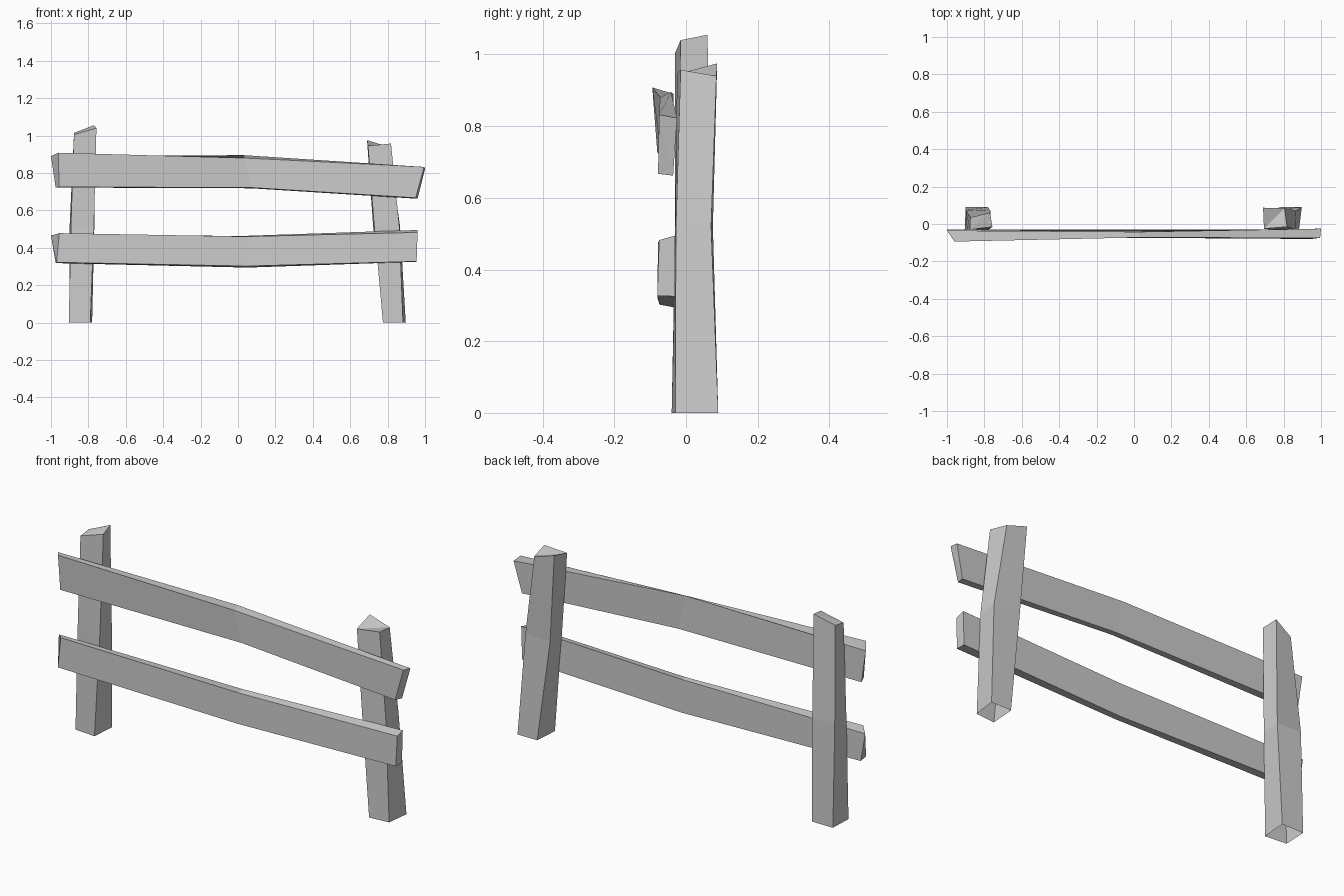
import bpy, bmesh


def loft(name, rings, cap_start=True):
    """Skin a run of four-cornered rings into a hewn timber."""
    bm = bmesh.new()
    loops = [[bm.verts.new(p) for p in ring] for ring in rings]
    for a, b in zip(loops, loops[1:]):
        for i in range(4):
            j = (i + 1) % 4
            bm.faces.new((a[i], a[j], b[j], b[i]))
    if cap_start:
        bm.faces.new(loops[0][::-1])
    # Slanted end is split into two triangles
    e = loops[-1]
    bm.faces.new((e[0], e[1], e[2]))
    bm.faces.new((e[0], e[2], e[3]))
    bmesh.ops.recalc_face_normals(bm, faces=bm.faces)
    mesh = bpy.data.meshes.new(name)
    bm.to_mesh(mesh)
    bm.free()
    obj = bpy.data.objects.new(name, mesh)
    bpy.context.collection.objects.link(obj)
    return obj


# Posts, open underneath: front-left, front-right, back-right, back-left
loft("left_post", [
    [(-.905, -.03, 0), (-.79, -.04, 0), (-.78, .09, 0), (-.90, .09, 0)],
    [(-.893, -.03, .52), (-.77, -.025, .52), (-.768, .07, .52), (-.90, .075, .52)],
    [(-.877, -.03, 1.005), (-.757, -.015, 1.04), (-.77, .06, 1.055), (-.875, .035, 1.015)],
], cap_start=False)
loft("right_post", [
    [(.775, -.04, 0), (.882, -.03, 0), (.897, .09, 0), (.785, .09, 0)],
    [(.728, -.03, .52), (.862, -.028, .52), (.866, .07, .52), (.722, .075, .52)],
    [(.695, -.025, .945), (.818, -.015, .957), (.805, .085, .94), (.69, .087, .975)],
], cap_start=False)

# Rails: front-top, front-bottom, back-bottom, back-top
loft("upper_rail", [
    [(-.96, -.094, .908), (-.957, -.08, .725), (-.975, -.035, .722), (-1, -.035, .89)],
    [(.03, -.072, .88), (.07, -.07, .722), (.07, -.036, .718), (.03, -.042, .895)],
    [(.995, -.075, .832), (.95, -.078, .667), (.96, -.036, .662), (1, -.025, .823)],
])
loft("lower_rail", [
    [(-.955, -.078, .478), (-.97, -.08, .322), (-.975, -.03, .318), (-1, -.03, .465)],
    [(.05, -.07, .46), (.05, -.074, .302), (.05, -.03, .294), (.05, -.032, .464)],
    [(.96, -.075, .482), (.955, -.08, .327), (.955, -.03, .325), (.96, -.03, .495)],
])
